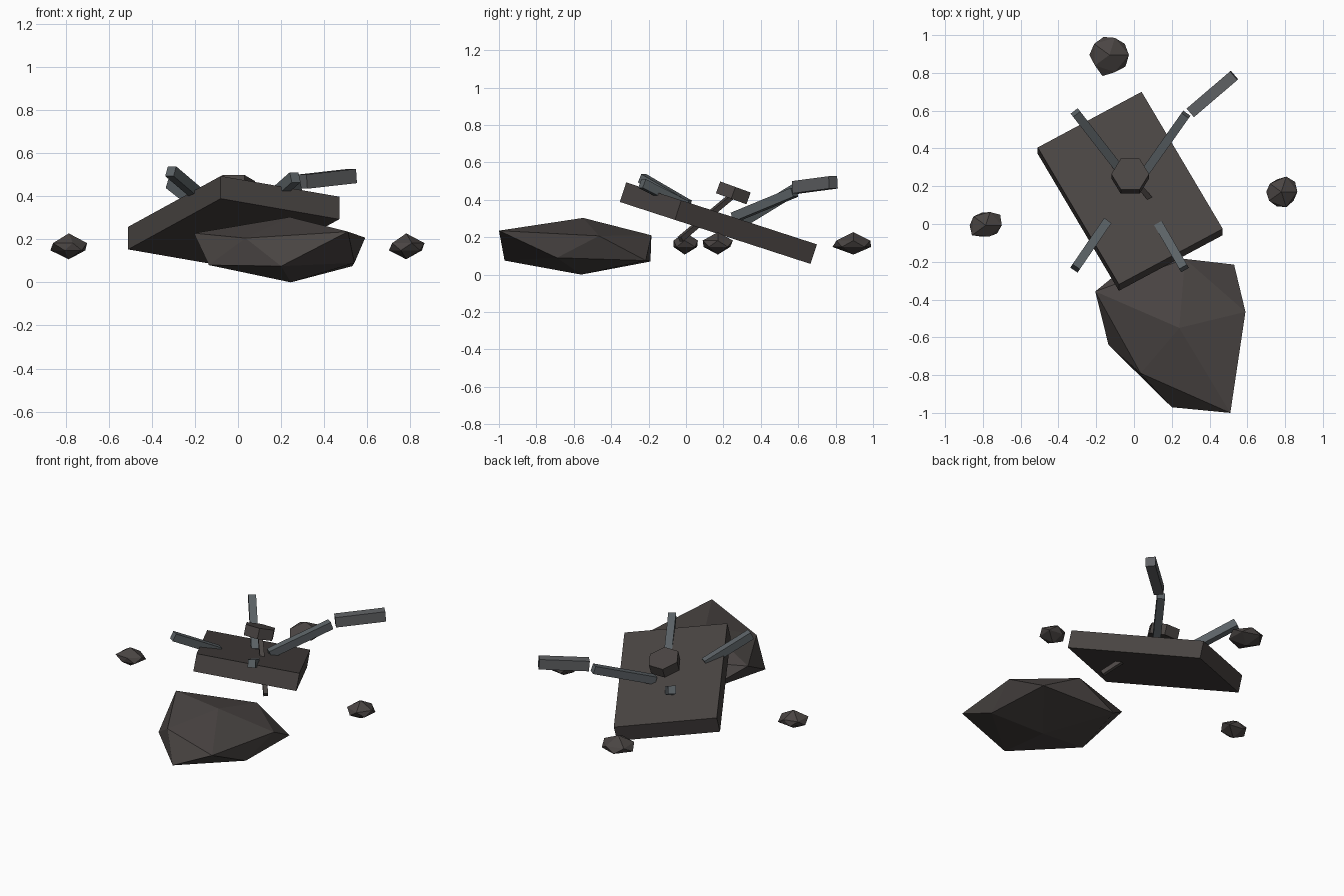
import bpy, bmesh, math
from mathutils import Vector, Matrix

if "Cube" in bpy.data.objects:
    bpy.data.objects.remove(bpy.data.objects["Cube"])


def material(name, rgb):
    m = bpy.data.materials.new(name)
    m.diffuse_color = (*rgb, 1)
    m.use_nodes = True
    m.node_tree.nodes["Principled BSDF"].inputs["Base Color"].default_value = m.diffuse_color
    return m


STONE = material("dark stone", (0.068, 0.059, 0.056))
METAL = material("blue grey metal", (0.105, 0.122, 0.132))
STEEL = material("plain grey metal", (0.118, 0.123, 0.130))


def finish(bm, name, mat):
    bmesh.ops.recalc_face_normals(bm, faces=bm.faces)
    me = bpy.data.meshes.new(name)
    bm.to_mesh(me)
    bm.free()
    me.materials.append(mat)
    ob = bpy.data.objects.new(name, me)
    bpy.context.collection.objects.link(ob)
    return ob


def box(name, size, matrix, mat):
    bm = bmesh.new()
    bmesh.ops.create_cube(bm, size=1, matrix=matrix @ Matrix.Diagonal((*size, 1)))
    return finish(bm, name, mat)


def beam(name, p, q, w, h, mat):
    """Square bar running from p to q."""
    p, q = Vector(p), Vector(q)
    d = (q - p).normalized()
    side = d.cross(Vector((0, 0, 1))).normalized()
    up = side.cross(d)
    rot = Matrix((side, d, up)).transposed().to_4x4()
    return box(name, (w, (q - p).length, h), Matrix.Translation((p + q) / 2) @ rot, mat)


def rock(name, top, bottom, upper, lower):
    """Uneven 20-sided stone: two poles and two staggered rings of five."""
    bm = bmesh.new()
    t, b = bm.verts.new(top), bm.verts.new(bottom)
    u = [bm.verts.new(c) for c in upper]
    l = [bm.verts.new(c) for c in lower]
    for i in range(5):
        j = (i + 1) % 5
        bm.faces.new((t, u[i], u[j]))
        bm.faces.new((u[i], l[i], u[j]))
        bm.faces.new((l[i], l[j], u[j]))
        bm.faces.new((l[i], b, l[j]))
    return finish(bm, name, STONE)


# Large boulder at the front
rock("boulder", (0.24, -0.55, 0.303), (0.245, -0.56, 0.0),
     [(0.51, -1.0, 0.235), (0.59, -0.465, 0.207), (0.27, -0.185, 0.21),
      (-0.205, -0.357, 0.228), (0.035, -0.79, 0.205)],
     [(0.54, -0.69, 0.09), (0.53, -0.215, 0.075), (0.0, -0.19, 0.07),
      (-0.135, -0.64, 0.08), (0.20, -0.97, 0.075)])

# Three small stones, given as ring radii in hundredths every 36 degrees
stones = {
    "back_stone": ((-0.13, 0.895), (10.3, 10, 9.5, 10, 10, 10.6, 9.5, 11.8, 9.5, 10.5)),
    "left_stone": ((-0.785, -0.007), (8.5, 9.5, 7.4, 7, 8, 8.5, 9, 6.3, 6.2, 7.4)),
    "right_stone": ((0.78, 0.17), (8.5, 9, 8.5, 7, 7.5, 8, 8, 8, 8.5, 8)),
}
for name, ((cx, cy), radii) in stones.items():
    ring = [(cx + r / 100 * math.cos(i * math.pi / 5),
             cy + r / 100 * math.sin(i * math.pi / 5),
             0.148 if i % 2 else 0.182) for i, r in enumerate(radii)]
    rock(name, (cx, cy, 0.227), (cx, cy, 0.107), ring[0::2], ring[1::2])

# Tilted slab
tilt = Matrix.Rotation(math.radians(-18), 4, 'X')
box("slab", (0.631, 0.875, 0.11),
    Matrix.Translation((-0.02, 0.173, 0.275)) @ tilt @ Matrix.Rotation(math.radians(29.4), 4, 'Z'),
    STONE)

# Hexagonal cap and the thin rod that pierces the slab beneath it
bm = bmesh.new()
bmesh.ops.create_cone(bm, cap_ends=True, segments=6, radius1=0.1, radius2=0.1, depth=0.067,
                      matrix=Matrix.Translation((-0.02, 0.253, 0.437))
                      @ Matrix.Rotation(math.radians(-20), 4, 'X')
                      @ Matrix.Rotation(math.radians(30), 4, 'Z'))
# turn so that two corners point along x
hexagon = [v.co for v in bm.verts]
if max(c.x for c in hexagon) < 0.075:
    centre = Vector((-0.02, 0.253, 0.437))
    axis = Matrix.Rotation(math.radians(-20), 4, 'X') @ Vector((0, 0, 1))
    bmesh.ops.rotate(bm, verts=bm.verts, cent=centre,
                     matrix=Matrix.Rotation(math.radians(30), 3, axis))
finish(bm, "hex_cap", STONE)
beam("rod", (-0.01, 0.245, 0.42), (0.225, -0.03, 0.19), 0.028, 0.028, STONE)

# Four bars rising out of the slab: (outer end, point where it enters the slab)
arms = {
    "back_left_arm": ((-0.31, 0.59, 0.46), (-0.10, 0.32, 0.295)),
    "back_right_arm": ((0.275, 0.58, 0.44), (0.07, 0.29, 0.32)),
    "front_left_arm": ((-0.312, -0.235, 0.515), (-0.165, -0.02, 0.39)),
    "front_right_arm": ((0.265, -0.235, 0.487), (0.15, -0.035, 0.385)),
}
for name, (outer, inner) in arms.items():
    o, i = Vector(outer), Vector(inner)
    beam(name, o, i + (i - o).normalized() * 0.04, 0.047, 0.05, METAL)

# Detached bar beyond the back right arm
beam("broken_bar", (0.30, 0.59, 0.467), (0.53, 0.787, 0.493), 0.06, 0.066, STEEL)
